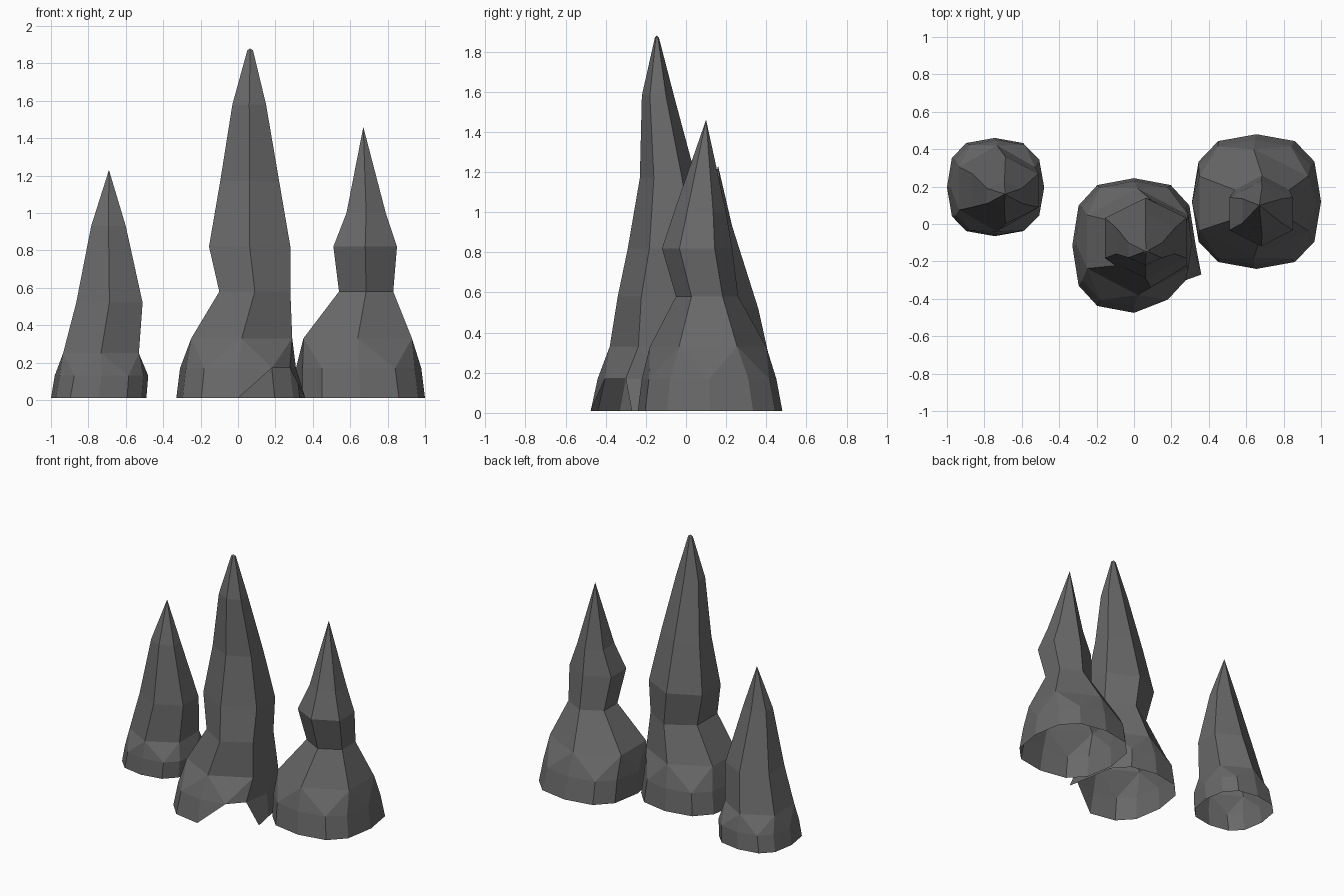
import bpy, math

if "Cube" in bpy.data.objects:
    bpy.data.objects.remove(bpy.data.objects["Cube"])

rock = bpy.data.materials.new("dark grey rock")
rock.diffuse_color = (0.14, 0.14, 0.14, 1)
rock.use_nodes = True
rock.node_tree.nodes["Principled BSDF"].inputs["Base Color"].default_value = rock.diffuse_color
C30 = math.cos(math.pi / 6)


def blunt(v, p):
    return math.copysign(abs(v) ** p, v) if abs(v) > 1e-6 else 0.0


def point(level, i, sx=1.0, p=1.0):
    """Vertex i (of 12) on a ring given as z, x0, x1, y0, y1; sx widens hexagons, p < 1 squares the ring."""
    z, x0, x1, y0, y1 = level
    a = math.radians(30 * i - 90)
    return ((x0 + x1) / 2 + (x1 - x0) / 2 * blunt(math.cos(a), p) * sx,
            (y0 + y1) / 2 + (y1 - y0) / 2 * blunt(math.sin(a), p), z)


def spike(name, base, shoulder, upper, tip, broken=False):
    """Hollow spike: 12-sided foot, triangulated shoulder, 6-sided shaft to a point."""
    verts = [point(base, i, p=0.75) for i in range(12)]
    verts += [point(shoulder, i, p=0.78) for i in range(12)]
    for level in upper:
        verts += [point(level, 2 * k, 1 / C30) for k in range(6)]
    verts.append(tip)
    faces = []
    # foot band
    for i in range(12):
        j = (i + 1) % 12
        if broken and i == 0:
            faces.append((0, 13, 12))
        elif broken and i == 1:
            continue
        else:
            faces.append((i, j, 12 + j, 12 + i))
    # shoulder triangles from 12 sides to 6
    for k in range(6):
        e, o, e2 = 12 + 2 * k, 13 + 2 * k, 12 + (2 * k + 2) % 12
        u, u2 = 24 + k, 24 + (k + 1) % 6
        faces += [(e, o, u), (o, e2, u2), (u, o, u2)]
    # shaft
    for r in range(len(upper) - 1):
        s = 24 + 6 * r
        for k in range(6):
            n = (k + 1) % 6
            faces.append((s + k, s + n, s + 6 + n, s + 6 + k))
    s = 24 + 6 * (len(upper) - 1)
    for k in range(6):
        faces.append((s + k, s + (k + 1) % 6, len(verts) - 1))
    if broken:  # splinter beside the missing foot panel
        verts[2] = (0.36, -0.27, 0.01)
    me = bpy.data.meshes.new(name)
    me.from_pydata(verts, [], faces)
    me.materials.append(rock)
    ob = bpy.data.objects.new(name, me)
    bpy.context.collection.objects.link(ob)


spike("left_spike", (0.01, -1.0, -0.49, -0.065, 0.46), (0.13, -0.98, -0.48, -0.06, 0.45),
      [(0.25, -0.935, -0.53, -0.04, 0.42), (0.52, -0.865, -0.51, 0.0, 0.36),
       (0.93, -0.785, -0.6, 0.07, 0.23)], (-0.69, 0.16, 1.23))

spike("middle_spike", (0.01, -0.33, 0.33, -0.475, 0.245), (0.17, -0.31, 0.31, -0.44, 0.23),
      [(0.33, -0.25, 0.29, -0.38, 0.19), (0.58, -0.10, 0.28, -0.34, 0.13),
       (0.82, -0.155, 0.28, -0.29, 0.14), (1.17, -0.095, 0.22, -0.23, 0.05),
       (1.58, -0.03, 0.15, -0.22, -0.06), (1.87, 0.05, 0.08, -0.155, -0.135)],
      (0.065, -0.145, 1.88), broken=True)

spike("right_spike", (0.01, 0.31, 1.0, -0.24, 0.48), (0.17, 0.31, 0.98, -0.22, 0.45),
      [(0.33, 0.35, 0.93, -0.18, 0.40), (0.58, 0.54, 0.83, -0.05, 0.26),
       (0.82, 0.51, 0.85, -0.12, 0.23), (1.0, 0.58, 0.79, -0.06, 0.2)],
      (0.67, 0.1, 1.46))
